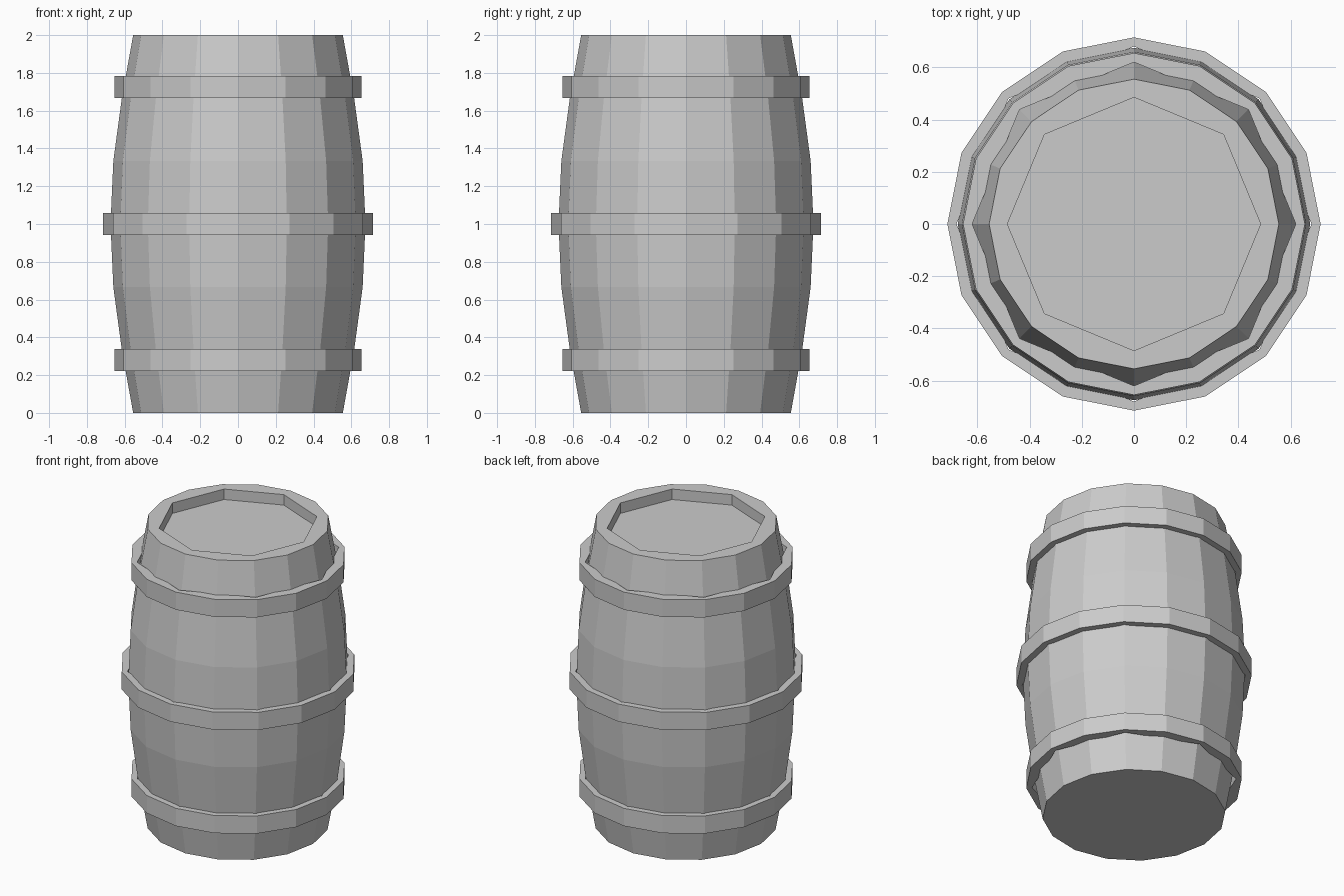
import bpy
import bmesh
from math import cos, sin, pi

SIDES = 16

cube = bpy.data.objects.get("Cube")
if cube:
    bpy.data.objects.remove(cube, do_unlink=True)

grey = bpy.data.materials.new("plain grey")
grey.use_nodes = True
colour = (0.6, 0.6, 0.6, 1)
grey.diffuse_color = colour
grey.node_tree.nodes["Principled BSDF"].inputs["Base Color"].default_value = colour


def ring(bm, radius, z, octagon=False):
    """Ring of vertices; an octagon keeps its odd points on the middle of each side."""
    verts = []
    for i in range(SIDES):
        a = 2 * pi * i / SIDES
        r = radius * cos(pi / 8) if octagon and i % 2 else radius
        verts.append(bm.verts.new((r * cos(a), r * sin(a), z)))
    return verts


def skin(bm, lower, upper):
    for i in range(SIDES):
        j = (i + 1) % SIDES
        bm.faces.new((lower[i], lower[j], upper[j], upper[i]))


def finish(bm, name):
    bmesh.ops.recalc_face_normals(bm, faces=bm.faces)
    mesh = bpy.data.meshes.new(name)
    bm.to_mesh(mesh)
    bm.free()
    mesh.materials.append(grey)
    obj = bpy.data.objects.new(name, mesh)
    bpy.context.collection.objects.link(obj)


# Bulging body with a flat base and an octagonal sunken lid
bm = bmesh.new()
half_profile = [(0.555, 0), (0.615, 1 / 3), (0.66, 2 / 3), (0.675, 1)]
profile = half_profile + [(r, 2 - z) for r, z in reversed(half_profile[:-1])]
rings = [ring(bm, r, z) for r, z in profile]
rings += [ring(bm, 0.485, z, octagon=True) for z in (2, 1.93)]
for lower, upper in zip(rings, rings[1:]):
    skin(bm, lower, upper)
bm.faces.new(rings[0])
bm.faces.new(rings[-1])
finish(bm, "barrel_body")


# Hoops: sixteen-sided outside, octagonal inside
def hoop(name, z, outer, inner, height=0.118):
    bm = bmesh.new()
    low, high = z - height / 2, z + height / 2
    loops = [ring(bm, outer, low), ring(bm, outer, high),
             ring(bm, inner, high, True), ring(bm, inner, low, True)]
    for k in range(4):
        skin(bm, loops[k], loops[(k + 1) % 4])
    finish(bm, name)


hoop("lower_hoop", 0.28, 0.655, 0.62)
hoop("middle_hoop", 1.0, 0.715, 0.68)
hoop("upper_hoop", 1.725, 0.655, 0.62)
